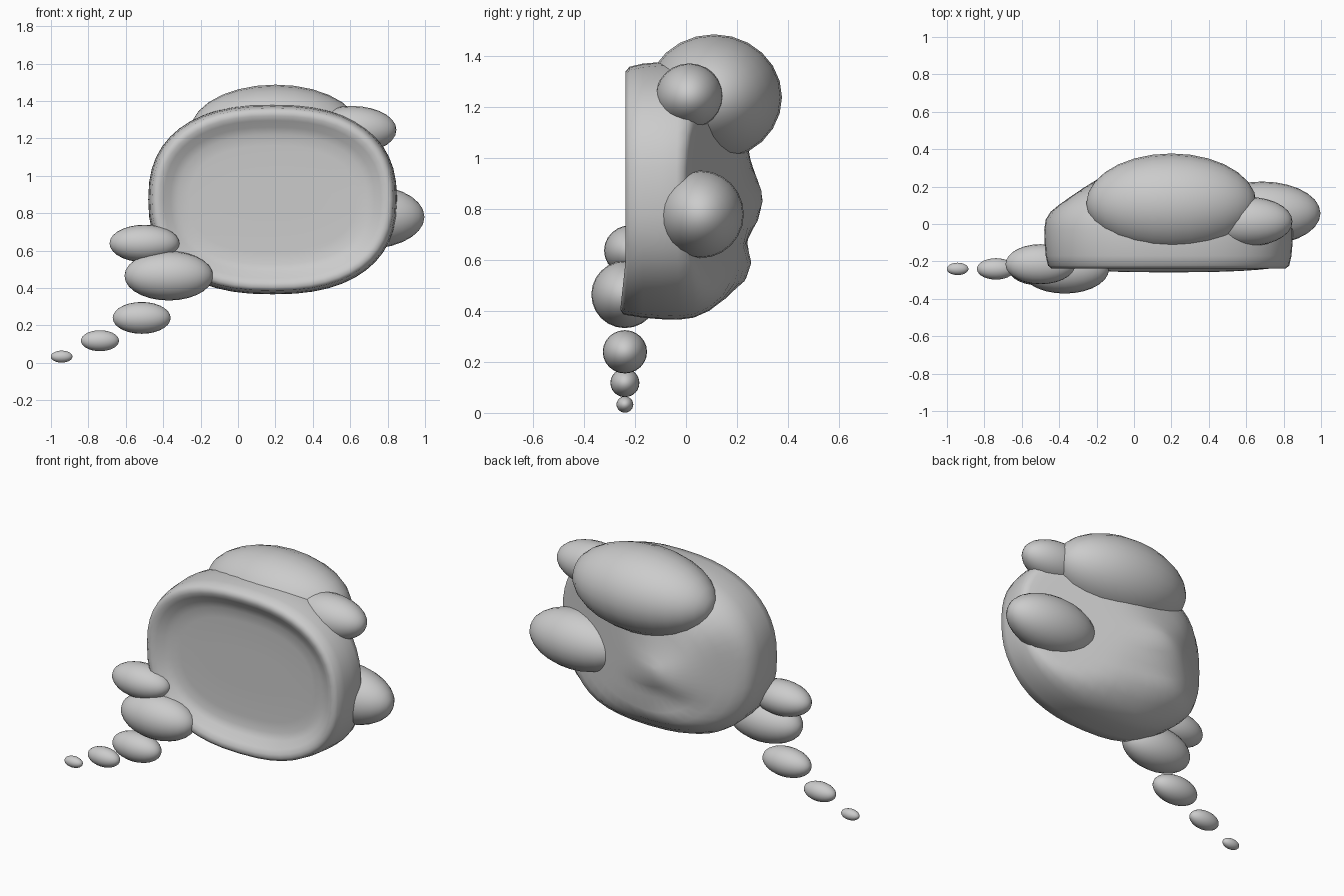
import bpy, bmesh, math

if "Cube" in bpy.data.objects:
    bpy.data.objects.remove(bpy.data.objects["Cube"])


def smooth(obj, angle=65):
    bpy.ops.object.select_all(action='DESELECT')
    obj.select_set(True)
    bpy.context.view_layer.objects.active = obj
    bpy.ops.object.shade_smooth_by_angle(angle=math.radians(angle))


def puff(name, center, radii):
    # Ellipsoid with its poles along x; radii are (x, y, z)
    bpy.ops.mesh.primitive_uv_sphere_add(segments=24, ring_count=14, radius=1,
                                         location=center,
                                         rotation=(0, math.pi / 2, 0))
    obj = bpy.context.object
    obj.name = name
    obj.scale = (radii[2], radii[1], radii[0])
    smooth(obj)


# Main cloud: lofted rounded outline with a dished front and lumpy back
CX, CZ, RX, RZ, POWER, SIDES = 0.185, 0.873, 0.665, 0.507, 2.4, 48
# (inset from outline, y), from dish floor over the rim to the back
RINGS = [(0.40, -0.18), (0.22, -0.18), (0.16, -0.184), (0.12, -0.20),
         (0.085, -0.225), (0.06, -0.237), (0.038, -0.237), (0.02, -0.222),
         (0.008, -0.17), (0.002, -0.10), (0.0, -0.03), (0.008, 0.03),
         (0.035, 0.09), (0.08, 0.145), (0.14, 0.19), (0.21, 0.22),
         (0.29, 0.238), (0.37, 0.245), (0.44, 0.248), (0.49, 0.25)]
# Lumps on the back: x, z, spread x, spread z, height
LUMPS = [(-0.08, 0.55, 0.28, 0.09, 0.05), (0.03, 0.83, 0.25, 0.12, 0.06),
         (0.1, 0.67, 0.3, 0.05, -0.02)]


def signed_pow(v, p):
    return math.copysign(abs(v) ** p, v)


def soft_min(values, k=0.022):
    return -k * math.log(sum(math.exp(-v / k) for v in values))


def back_depth(x, y, z):
    # Add the lumps, then slope the back down towards both sides
    for lx, lz, sx, sz, h in LUMPS:
        y += h * math.exp(-((x - lx) / sx) ** 2 - ((z - lz) / sz) ** 2)
    return soft_min((y, -0.01 + (0.85 - x) * 0.40, 0.05 + (x + 0.48) * 0.70))


bm = bmesh.new()
loops = []
for inset, y in RINGS:
    loop = []
    for i in range(SIDES):
        a = 2 * math.pi * i / SIDES
        x = CX + (RX - inset) * signed_pow(math.cos(a), 2 / POWER)
        z = CZ + (RZ - inset) * signed_pow(math.sin(a), 2 / POWER)
        yy = y
        if y > -0.05:
            yy = back_depth(x, y, z)
        elif y < -0.2:
            yy -= 0.025 * max(0, (0.6 - z) / 0.23)
        loop.append(bm.verts.new((x, yy, z)))
    loops.append(loop)
for a, b in zip(loops, loops[1:]):
    for i in range(SIDES):
        j = (i + 1) % SIDES
        bm.faces.new((a[i], a[j], b[j], b[i]))
# Close the dish floor and the back with strips of quads
for loop in (loops[0], loops[-1]):
    for i in range(SIDES // 2):
        strip = (i, i + 1, SIDES - i - 1, (SIDES - i) % SIDES)
        bm.faces.new([loop[k] for k in dict.fromkeys(strip)])
bmesh.ops.recalc_face_normals(bm, faces=bm.faces)
mesh = bpy.data.meshes.new("cloud_body")
bm.to_mesh(mesh)
bm.free()
body = bpy.data.objects.new("cloud_body", mesh)
bpy.context.collection.objects.link(body)
smooth(body)

# Puffs around the cloud
puff("top_puff", (0.20, 0.11, 1.24), (0.455, 0.267, 0.247))
puff("upper_right_puff", (0.61, 0.013, 1.245), (0.237, 0.132, 0.128))
puff("right_puff", (0.685, 0.057, 0.78), (0.312, 0.17, 0.172))
puff("left_puff", (-0.50, -0.215, 0.638), (0.187, 0.107, 0.1))
puff("lower_left_puff", (-0.37, -0.24, 0.465), (0.237, 0.132, 0.132))

# Trail of shrinking bubbles
puff("trail_large", (-0.515, -0.24, 0.24), (0.155, 0.087, 0.085))
puff("trail_medium", (-0.738, -0.24, 0.118), (0.102, 0.057, 0.056))
puff("trail_small", (-0.943, -0.24, 0.033), (0.058, 0.033, 0.032))
